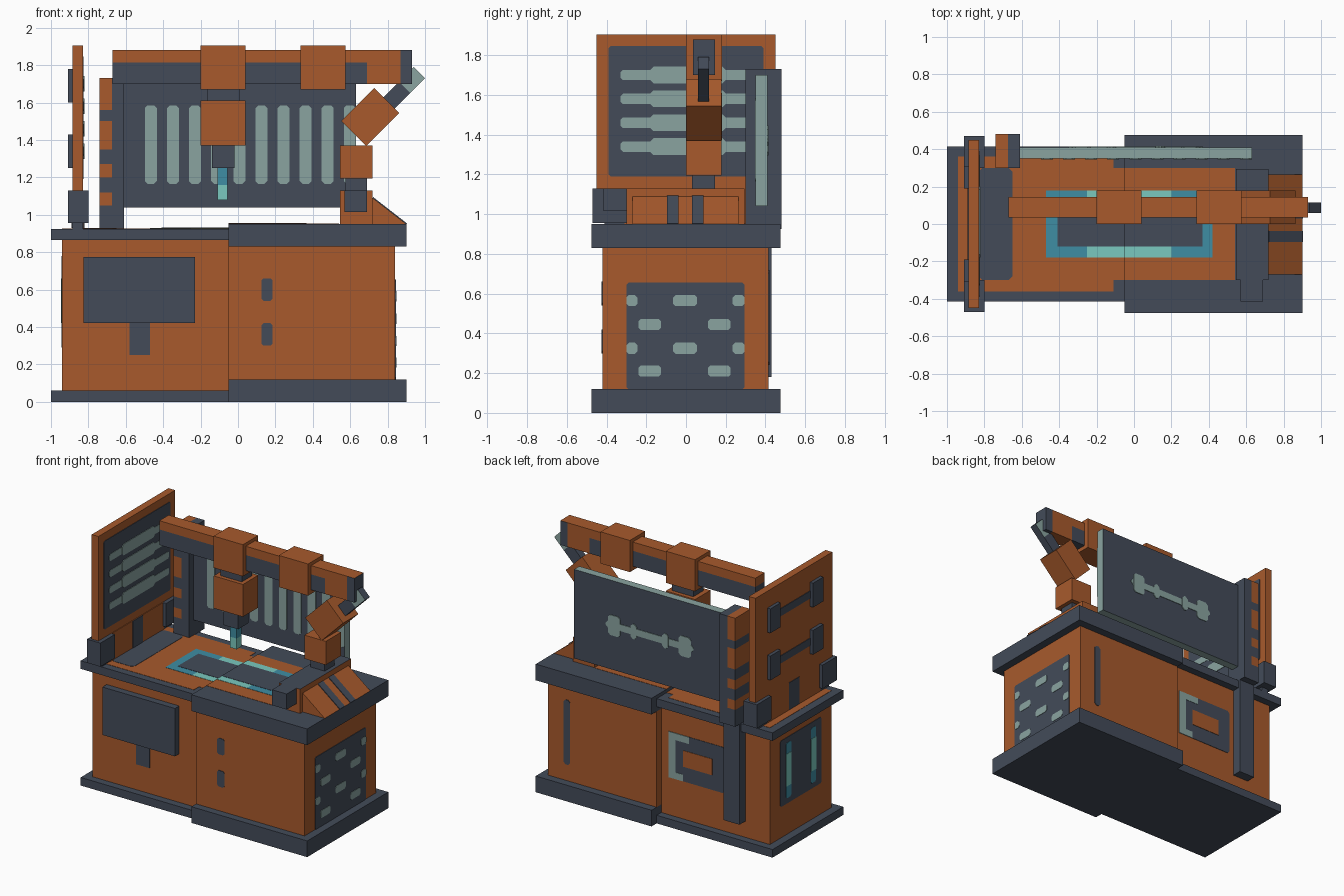
import bpy, bmesh, math
from mathutils import Matrix, Vector

if "Cube" in bpy.data.objects:
    bpy.data.objects.remove(bpy.data.objects["Cube"])


def lin(c):
    c /= 255
    return c / 12.92 if c <= 0.04045 else ((c + 0.055) / 1.055) ** 2.4


def material(name, rgb):
    m = bpy.data.materials.new(name)
    m.diffuse_color = [lin(c) for c in rgb] + [1]
    m.use_nodes = True
    m.node_tree.nodes["Principled BSDF"].inputs["Base Color"].default_value = m.diffuse_color
    return m


ORANGE = material("burnt orange", (168, 90, 44))
SLATE = material("dark slate", (67, 75, 89))
SAGE = material("pale sage", (138, 164, 160))
BLUE = material("teal blue", (62, 141, 163))
AQUA = material("light aqua", (122, 201, 191))


def finish(name, bm, *mats):
    bmesh.ops.recalc_face_normals(bm, faces=bm.faces)
    me = bpy.data.meshes.new(name)
    bm.to_mesh(me)
    bm.free()
    for m in mats:
        me.materials.append(m)
    ob = bpy.data.objects.new(name, me)
    bpy.context.collection.objects.link(ob)
    return ob


def add_box(bm, x0, x1, y0, y1, z0, z1):
    mat = Matrix.Translation(((x0 + x1) / 2, (y0 + y1) / 2, (z0 + z1) / 2))
    mat = mat @ Matrix.Diagonal((x1 - x0, y1 - y0, z1 - z0, 1))
    return bmesh.ops.create_cube(bm, size=1, matrix=mat)["verts"]


def box(name, mat, *dims, other=None, rule=None):
    """Box; faces whose normal meets the rule take the other material."""
    bm = bmesh.new()
    add_box(bm, *dims)
    ob = finish(name, bm, mat, *([other] if other else []))
    if rule:
        for p in ob.data.polygons:
            p.material_index = int(rule(p.normal))
    return ob


def prism(bm, axis, a, b, pts):
    """Extrude a 2D outline from a to b along an axis."""
    ring = []
    for d in (a, b):
        r = []
        for u, v in pts:
            co = [u, v]
            co.insert(axis, d)
            r.append(bm.verts.new(co))
        ring.append(r)
    bm.faces.new(ring[0])
    bm.faces.new(ring[1])
    n = len(pts)
    for i in range(n):
        j = (i + 1) % n
        bm.faces.new((ring[0][i], ring[0][j], ring[1][j], ring[1][i]))


def plates(name, mat, axis, pos, rects, t=0.004, cut=0.0):
    """Thin painted patches on a plane; cut chamfers the corners."""
    bm = bmesh.new()
    for u0, u1, v0, v1 in rects:
        c = cut
        pts = [(u0, v0), (u1, v0), (u1, v1), (u0, v1)]
        if c:
            pts = [(u0 + c, v0), (u1 - c, v0), (u1, v0 + c), (u1, v1 - c),
                   (u1 - c, v1), (u0 + c, v1), (u0, v1 - c), (u0, v0 + c)]
        prism(bm, axis, pos, pos + t, pts)
    return finish(name, bm, mat)


# Cabinets, plinths and worktop rims
box("left_plinth", SLATE, -1, -.05, -.415, .415, 0, .06)
box("right_plinth", SLATE, -.05, .9, -.475, .475, 0, .12)
box("left_cabinet", ORANGE, -.94, -.05, -.36, .36, .06, .87)
box("right_cabinet", ORANGE, -.05, .84, -.42, .415, .12, .83)
box("left_rim", SLATE, -1, -.05, -.415, .415, .865, .925)
box("right_rim", SLATE, -.05, .9, -.475, .475, .83, .95)

# Painted worktop with coloured work area
L, R = .925, .95
plates("left_worktop", ORANGE, 2, L, [(-.94, -.11, -.36, .36), (-.11, -.05, -.3, .3)], .002)
plates("right_worktop", ORANGE, 2, R, [(-.05, .54, -.3, .3)], .002)
plates("worktop_mat", SLATE, 2, L, [(-.83, -.65, -.3, .3)], .004, .02)
plates("left_work_ring", BLUE, 2, L, [(-.47, -.25, -.18, .18)], .004)
plates("left_work_band", AQUA, 2, L, [(-.25, -.05, -.18, .18)], .004)
plates("left_work_bed", SLATE, 2, L, [(-.41, -.05, -.12, .12)], .006)
plates("right_work_ring", BLUE, 2, R, [(.2, .42, -.18, .18)], .004)
plates("right_work_band", AQUA, 2, R, [(-.05, .2, -.18, .18)], .004)
plates("right_work_bed", SLATE, 2, R, [(-.05, .365, -.12, .12)], .006)

# Front panel and slots
box("front_panel", SLATE, -.825, -.23, -.41, -.36, .42, .775)
plates("front_panel_stem", SLATE, 1, -.36, [(-.58, -.47, .25, .42)], -.004)
plates("front_slots", SLATE, 1, -.42, [(.125, .185, .54, .66), (.125, .185, .3, .42)], -.004, .012)

# Right side vent
plates("side_vent", SLATE, 0, .84, [(-.3, .295, .12, .655)], .004, .01)
holes = []
for z in (.565, .325):
    holes += [(a, b, z - .028, z + .028) for a, b in ((-.3, -.245), (-.065, .055), (.235, .295))]
for z in (.445, .21):
    holes += [(a, b, z - .028, z + .028) for a, b in ((-.24, -.125), (.11, .225))]
plates("vent_holes", SAGE, 0, .84, holes, .007, .012)

# Left side lamp panel
plates("lamp_panel", SLATE, 0, -.94, [(-.24, .24, .29, .78)], -.003, .01)
plates("lamp_ends", BLUE, 0, -.94, [(y - .03, y + .03, .33, .74) for y in (-.145, .145)], -.005, .01)
plates("lamp_cores", AQUA, 0, -.94, [(y - .03, y + .03, .42, .66) for y in (-.145, .145)], -.007)

# Back slot and hatch
plates("back_slot", SLATE, 1, .415, [(.66, .71, .24, .72)], .004, .015)
plates("back_hatch", SLATE, 1, .36, [(-.57, -.11, .34, .68)], .003, .015)
plates("back_hatch_window", ORANGE, 1, .36, [(-.47, -.23, .45, .57)], .006)
plates("back_hatch_bracket", SAGE, 1, .36, [(-.17, -.11, .34, .68), (-.28, -.17, .63, .68),
                                            (-.23, -.17, .34, .39)], .005)

# Tall tool board on the left
box("tool_board", ORANGE, -.885, -.83, -.45, .45, 1.13, 1.905)
plates("tool_board_face", SLATE, 0, -.83, [(-.39, .39, 1.19, 1.845)], .004, .01)
zs = [1.34 + .12 * i for i in range(4)]
plates("tool_handles", SAGE, 0, -.83, [(-.33, .37, z - .026, z + .026) for z in zs], .006, .012)
plates("tool_bodies", SAGE, 0, -.83, [(-.18, .2, z - .042, z + .042) for z in zs], .008, .016)
bm = bmesh.new()
for y in (-.25, .25):
    for z in (1.34, 1.69):
        add_box(bm, -.91, -.885, y - .06, y + .06, z - .09, z + .09)
finish("tool_board_brackets", bm, SLATE)
plates("tool_board_straps", SLATE, 0, -.885, [(-.2, .2, z - .028, z + .028) for z in (1.34, 1.69)], -.004)
box("board_foot", ORANGE, -.885, -.825, -.31, .31, .925, 1.13)
for x, t in ((-.885, -.004), (-.825, .004)):
    plates("board_foot_stripe", SLATE, 0, x, [(-.06, .06, .93, 1.13)], t)
for s, nm in ((-1, "front"), (1, "back")):
    y0, y1 = sorted((s * .3, s * .47))
    box(nm + "_foot_block", SLATE, -.91, -.8, y0, y1, .955, 1.13)
    y0, y1 = sorted((s * .31, s * .41))
    box(nm + "_foot_stub", SLATE, -.885, -.83, y0, y1, .925, .955)

# Banded corner pillar and rear post
levels = [.925, 1.05, 1.12, 1.2, 1.27, 1.35, 1.5, 1.56, 1.73]
for i in range(8):
    box("pillar_band", ORANGE if i % 2 else SLATE, -.74, -.675, .3, .48, levels[i], levels[i + 1])
box("pillar", SLATE, -.675, -.61, .3, .48, .925, 1.73)
box("rear_post", SLATE, -.74, -.61, .36, .43, .18, .93)

# Rear screen with pale edges
box("rear_screen", SAGE, -.61, .63, .35, .41, 1.04, 1.7,
    other=SLATE, rule=lambda n: abs(n.y) > .5)
bars = [(-.466 + .1182 * i - .032, -.466 + .1182 * i + .032, 1.165, 1.585) for i in range(10)]
plates("screen_bars", SAGE, 1, .35, bars, -.004, .015)
emblem = [(-.35, .37, 1.345, 1.395)]
for x, w, h in ((.29, .05, .075), (.13, .025, .055)):
    emblem += [(.01 + s * x - w, .01 + s * x + w, 1.37 - h, 1.37 + h) for s in (-1, 1)]
for i, e in enumerate(emblem):
    plates("screen_spanner", SAGE, 1, .41, [e], .004 + .0005 * i, .018)

# Overhead beam
box("beam_top", ORANGE, -.67, .69, .035, .145, 1.815, 1.88)
box("beam_rail", SLATE, -.67, .69, .035, .145, 1.7, 1.815)
box("beam_head", ORANGE, .69, .87, .035, .145, 1.7, 1.88)
box("beam_cap", SLATE, .87, .93, .035, .145, 1.7, 1.88, other=ORANGE, rule=lambda n: n.z > .5)
for x in (-.2, .335):
    box("beam_clamp", ORANGE, x, x + .24, 0, .18, 1.67, 1.905)

# Hanging tool head
box("head_neck", SLATE, -.165, .01, .03, .15, 1.605, 1.67)
box("head_block", ORANGE, -.2, .04, 0, .18, 1.37, 1.61)
box("head_collar", SLATE, -.14, -.02, .03, .15, 1.25, 1.37)
box("probe_shaft", BLUE, -.11, -.055, .062, .118, 1.16, 1.25)
box("probe_tip", AQUA, -.11, -.055, .062, .118, 1.08, 1.16)

# Console block and sloped panel on the right
box("console_block", ORANGE, .545, .72, -.3, .295, .95, 1.13, other=SLATE, rule=lambda n: n.z > .5)
box("console_knob", SLATE, .57, .69, -.415, -.3, 1.015, 1.13)
bm = bmesh.new()
prism(bm, 1, -.27, .265, [(.72, .95), (.9, .95), (.72, 1.09)])
finish("console_slope", bm, ORANGE)
bm = bmesh.new()
for y in (-.095, .03):
    prism(bm, 1, y, y + .058, [(.72, 1.09), (.9, .95), (.903, .954), (.723, 1.094)])
finish("console_stripes", bm, SLATE)

# Jointed arm
box("arm_neck", SLATE, .575, .69, .03, .145, 1.13, 1.2)
box("arm_base", ORANGE, .545, .72, 0, .178, 1.195, 1.37)


def slanted(name, mat, length, width, y0, y1, cx, cz, **kw):
    ob = box(name, mat, -length / 2, length / 2, y0, y1, -width / 2, width / 2, **kw)
    ob.data.transform(Matrix.Translation((cx, 0, cz)) @ Matrix.Rotation(-math.pi / 4, 4, "Y"))
    return ob


slanted("arm_elbow", ORANGE, .25, .19, 0, .178, .707, 1.522)
slanted("arm_rod", SLATE, .23, .086, .06, .116, .81, 1.60)
slanted("arm_rod_tip", SLATE, .12, .086, .06, .116, .9275, 1.7175,
        other=SAGE, rule=lambda n: abs(n.y) > .5)
